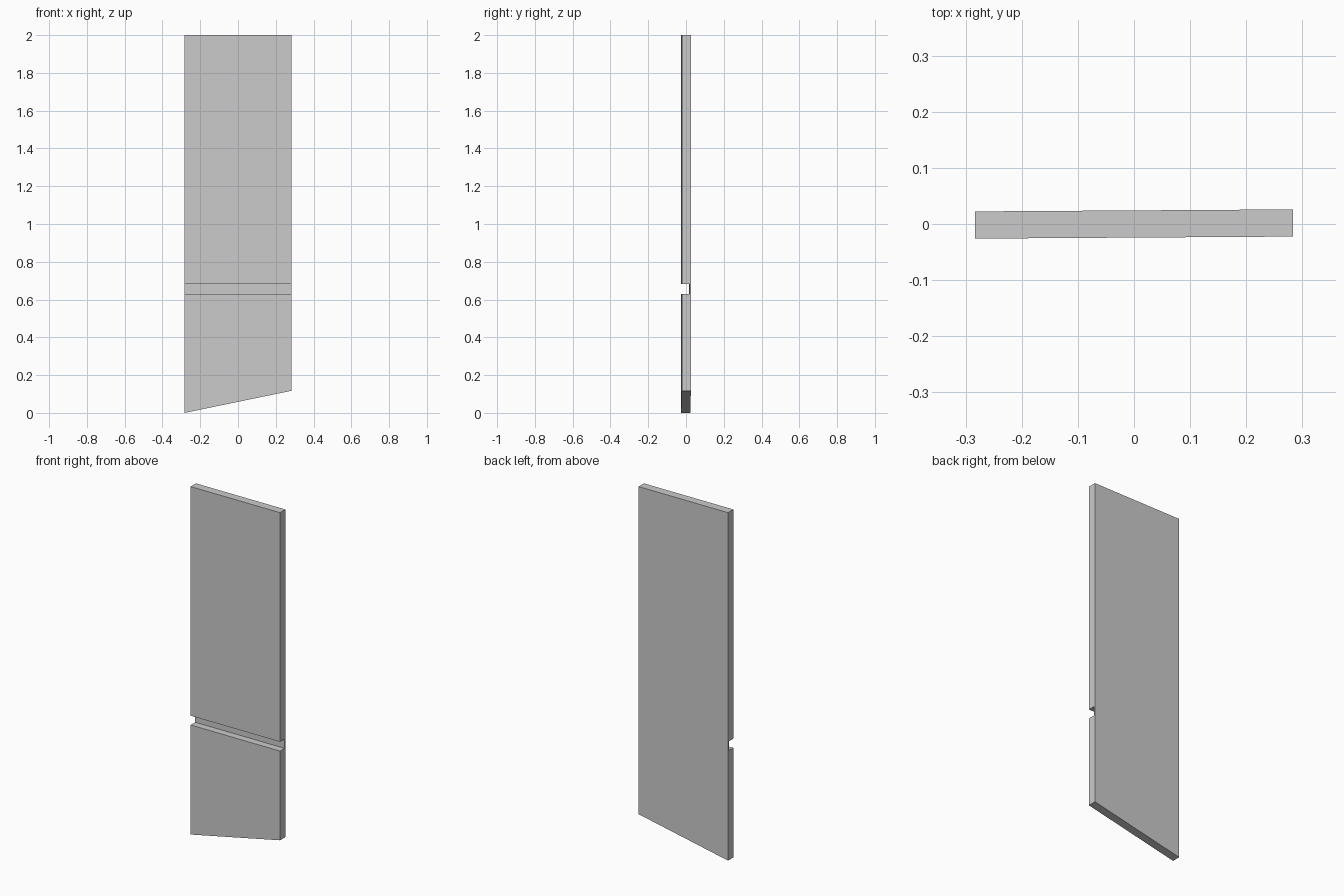
import bpy, bmesh

if "Cube" in bpy.data.objects:
    bpy.data.objects.remove(bpy.data.objects["Cube"])

HALF_W = 0.283      # half width of the board
SKEW = 0.0018       # slight turn of the board about z
FRONT, BACK = -0.0242, 0.0242
GROOVE_Y = 0.0165   # floor of the front groove
GROOVE_Z = (0.63, 0.683)
BOTTOM = {-1: 0.0, 1: 0.117}   # slanted lower edge

# Side profile (y, z) with the groove cut into the front
def profile(side):
    low, (g0, g1) = BOTTOM[side], GROOVE_Z
    return [(FRONT, low), (BACK, low), (BACK, 2.0), (FRONT, 2.0),
            (FRONT, g1), (GROOVE_Y, g1), (GROOVE_Y, g0), (FRONT, g0)]

# Join the left and right profiles into a solid board
bm = bmesh.new()
left, right = [[bm.verts.new((s * HALF_W, y + s * SKEW, z)) for y, z in profile(s)]
               for s in (-1, 1)]
bm.faces.new(left)
bm.faces.new(right[::-1])
n = len(left)
for i in range(n):
    j = (i + 1) % n
    bm.faces.new((left[i], right[i], right[j], left[j]))
bmesh.ops.recalc_face_normals(bm, faces=bm.faces)

mesh = bpy.data.meshes.new("grooved_board")
bm.to_mesh(mesh)
bm.free()
bpy.context.collection.objects.link(bpy.data.objects.new("grooved_board", mesh))
